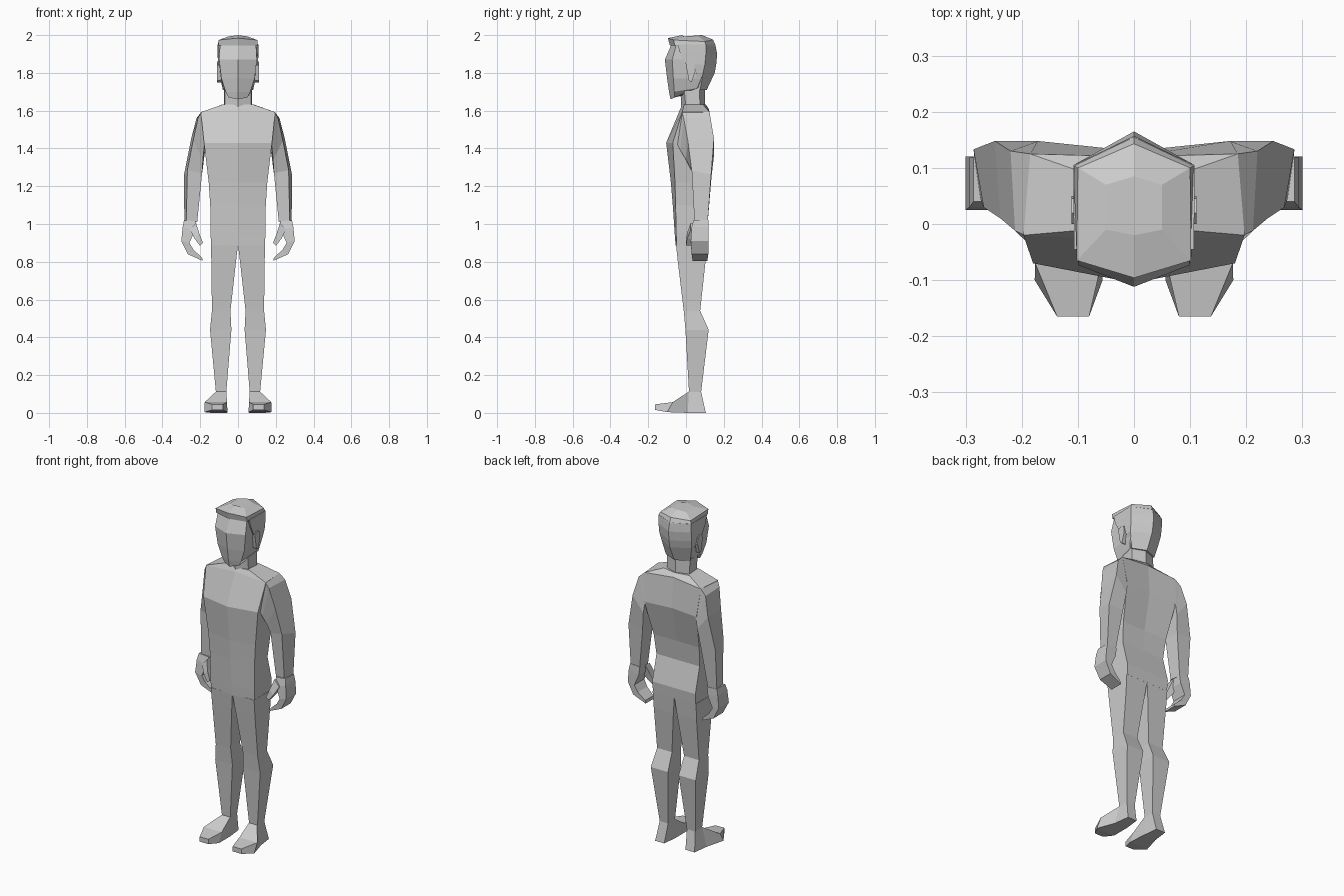
import bpy, bmesh

gray = bpy.data.materials.new("plain_gray")
gray.diffuse_color = (0.6, 0.6, 0.6, 1)


def loft(name, rings, mirror=False):
    """Skin a list of equal-sized rings and cap both ends."""
    bm = bmesh.new()
    rows = [[bm.verts.new(p) for p in ring] for ring in rings]
    n = len(rows[0])
    for a, b in zip(rows, rows[1:]):
        for i in range(n):
            j = (i + 1) % n
            bm.faces.new((a[i], a[j], b[j], b[i]))
    bm.faces.new(rows[0])
    bm.faces.new(rows[-1])
    bmesh.ops.recalc_face_normals(bm, faces=bm.faces)
    me = bpy.data.meshes.new(name)
    bm.to_mesh(me)
    bm.free()
    me.materials.append(gray)
    ob = bpy.data.objects.new(name, me)
    bpy.context.collection.objects.link(ob)
    if mirror:
        ob.modifiers.new("Mirror", 'MIRROR').use_mirror_merge = False
    return ob


def sym(z, front, xf, yf, xb, yb, back, drop=0.0, tilt=0.0):
    """Symmetric six-sided ring; drop lowers the sides, tilt raises the back."""
    zs = z - drop
    return [(0, front, z), (xf, yf, zs), (xb, yb, zs + tilt), (0, back, z + tilt),
            (-xb, yb, zs + tilt), (-xf, yf, zs)]


# Torso, from crotch to the base of the neck
loft("torso", [
    sym(0.885, -0.055, 0.143, -0.05, 0.14, 0.11, 0.11),
    sym(0.95, -0.06, 0.145, -0.052, 0.142, 0.115, 0.115),
    sym(1.10, -0.07, 0.147, -0.055, 0.142, 0.075, 0.075),
    sym(1.22, -0.08, 0.155, -0.058, 0.15, 0.09, 0.088),
    sym(1.43, -0.105, 0.18, -0.07, 0.172, 0.148, 0.13),
    sym(1.61, -0.03, 0.197, -0.02, 0.185, 0.125, 0.12, 0.018),
    sym(1.632, -0.02, 0.082, -0.01, 0.085, 0.09, 0.105),
])

# Neck
loft("neck", [
    sym(1.61, -0.025, 0.07, 0.0, 0.075, 0.075, 0.1),
    sym(1.72, -0.03, 0.07, -0.01, 0.075, 0.07, 0.1),
])

# Face with a tapering jaw
loft("head", [
    sym(1.66, -0.082, 0.05, -0.06, 0.06, 0.03, 0.06, -0.01, 0.04),
    sym(1.70, -0.09, 0.065, -0.062, 0.08, 0.06, 0.09, 0.0, 0.02),
    sym(1.77, -0.1, 0.088, -0.067, 0.092, 0.08, 0.12),
    sym(1.87, -0.112, 0.1, -0.073, 0.1, 0.09, 0.13),
    sym(1.955, -0.075, 0.095, -0.05, 0.1, 0.09, 0.13),
])

# Hair: back and sideburns, then the cap with its fringe
loft("hair_back", [
    sym(1.71, 0.05, 0.07, 0.062, 0.08, 0.075, 0.11),
    sym(1.80, 0.04, 0.1, 0.055, 0.1, 0.09, 0.152),
    sym(1.845, 0.0, 0.106, 0.0, 0.106, 0.1, 0.16),
    sym(1.90, -0.03, 0.107, -0.03, 0.108, 0.105, 0.165),
    sym(1.95, -0.05, 0.107, -0.045, 0.108, 0.105, 0.155),
])
loft("hair_top", [
    sym(1.945, -0.085, 0.102, -0.06, 0.108, 0.105, 0.157),
    sym(1.984, -0.096, 0.102, -0.065, 0.1, 0.1, 0.143, 0.01, -0.008),
    sym(2.0, -0.02, 0.05, -0.01, 0.05, 0.07, 0.085, 0.007),
])

# Ears: thin tapering slabs
ear = [(0.0, 1.84), (0.02, 1.86), (0.045, 1.85), (0.05, 1.81), (0.03, 1.75), (0.015, 1.76)]
loft("ear", [[(x, y, z) for y, z in ear] for x in (0.085, 0.111)], True)

# Arms: front outer, back outer, back inner, front inner corners
loft("arm", [
    [(0.195, -0.02, 1.592), (0.185, 0.125, 1.592), (0.16, 0.145, 1.43), (0.178, -0.045, 1.42)],
    [(0.212, -0.012, 1.56), (0.22, 0.13, 1.56), (0.17, 0.148, 1.41), (0.181, -0.03, 1.39)],
    [(0.238, 0.01, 1.44), (0.248, 0.148, 1.45), (0.178, 0.148, 1.36), (0.186, 0.0, 1.34)],
    [(0.268, 0.03, 1.285), (0.286, 0.133, 1.26), (0.192, 0.135, 1.25), (0.19, 0.035, 1.27)],
    [(0.274, 0.045, 1.01), (0.284, 0.115, 1.01), (0.225, 0.115, 1.01), (0.216, 0.05, 1.01)],
], True)

# Curled hands: outer and inner outline, swept across the palm width
hand = [(0.286, 1.02, 0.222, 1.015, 0.04, 0.118), (0.293, 0.985, 0.228, 0.965, 0.03, 0.12),
        (0.3, 0.91, 0.257, 0.9, 0.025, 0.12), (0.265, 0.84, 0.235, 0.862, 0.03, 0.118),
        (0.187, 0.805, 0.19, 0.822, 0.035, 0.113)]
loft("hand", [[(xo, y0, zo), (xo, y1, zo), (xi, y1, zi), (xi, y0, zi)]
              for xo, zo, xi, zi, y0, y1 in hand], True)
thumb = [(0.255, 0.97, 0.222, 1.005, 0.025, 0.065), (0.228, 0.92, 0.205, 0.95, 0.005, 0.045),
         (0.202, 0.885, 0.185, 0.9, 0.0, 0.03)]
loft("thumb", [[(xo, y0, zo), (xo, y1, zo), (xi, y1, zi), (xi, y0, zi)]
               for xo, zo, xi, zi, y0, y1 in thumb], True)

# Legs: inner x, outer x, front y, back y at each height
legs = [(0.89, 0.0, 0.143, -0.053, 0.11), (0.79, 0.012, 0.141, -0.042, 0.102),
        (0.54, 0.04, 0.138, -0.012, 0.075), (0.44, 0.035, 0.148, -0.003, 0.12),
        (0.11, 0.062, 0.117, 0.016, 0.08)]
loft("leg", [[(xi, yf, z), (xo, yf, z), (xo, yb, z), (xi, yb, z)]
             for z, xi, xo, yf, yb in legs], True)

# Feet, from heel to toe: bottom pair then top pair
feet = [(0.07, 0.13, 0.105, 0.0, 0.062, 0.117, 0.08, 0.112),
        (0.06, 0.142, 0.01, 0.0, 0.062, 0.117, 0.014, 0.112),
        (0.056, 0.177, -0.1, 0.004, 0.058, 0.176, -0.07, 0.057),
        (0.08, 0.137, -0.165, 0.016, 0.08, 0.137, -0.165, 0.045)]
loft("foot", [[(a, yb, zb), (b, yb, zb), (d, yt, zt), (c, yt, zt)]
              for a, b, yb, zb, c, d, yt, zt in feet], True)
